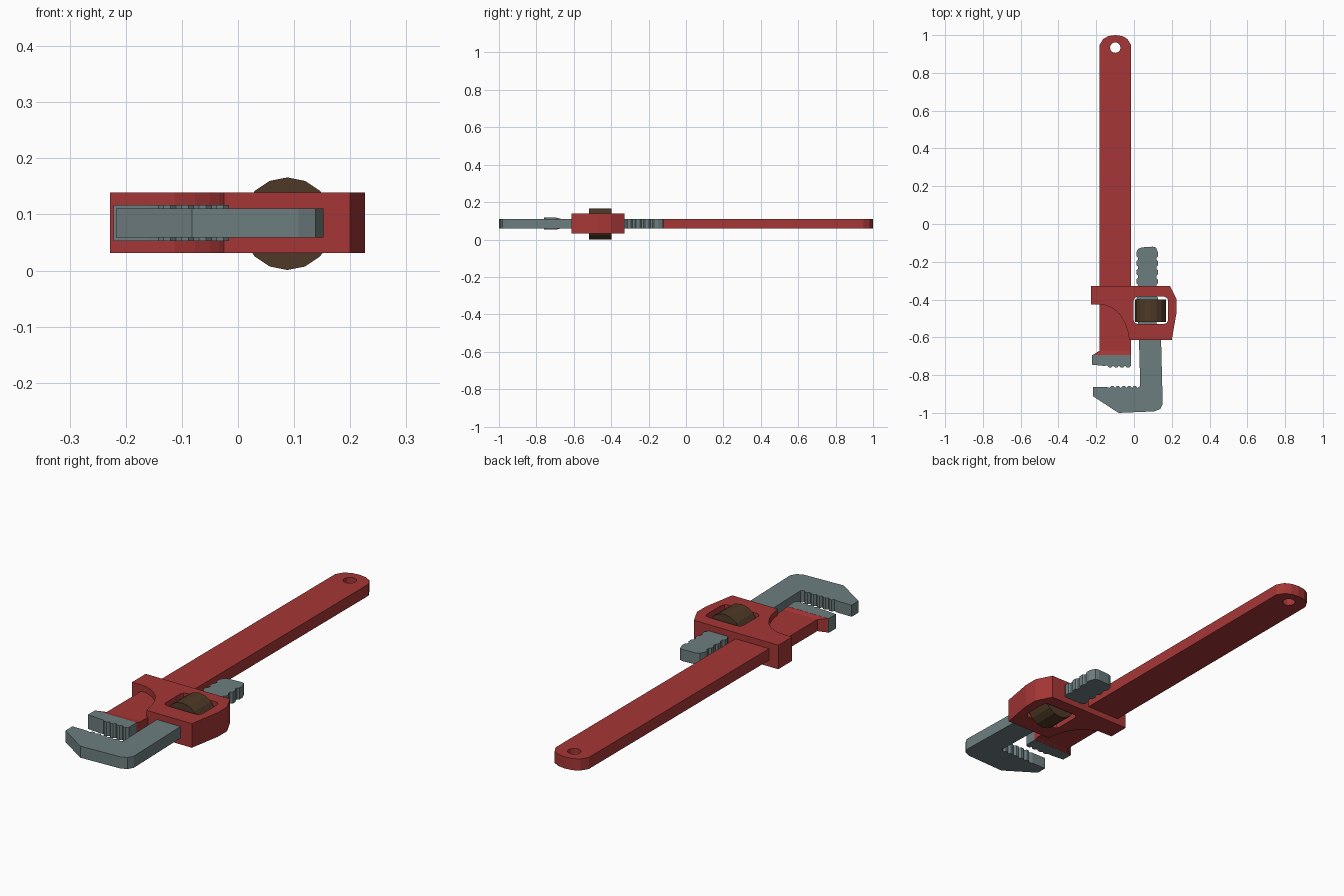
import bpy, math

if "Cube" in bpy.data.objects:
    bpy.data.objects.remove(bpy.data.objects["Cube"])


def material(name, rgb):
    m = bpy.data.materials.new(name)
    m.diffuse_color = (*rgb, 1)
    m.use_nodes = True
    m.node_tree.nodes["Principled BSDF"].inputs["Base Color"].default_value = m.diffuse_color
    return m


RED = material("red paint", (0.38, 0.037, 0.037))
STEEL = material("grey steel", (0.155, 0.208, 0.213))
BROWN = material("dark bronze", (0.078, 0.042, 0.02))
MID = 0.085  # mid-plane height of the flat tool


def plate(name, loops, half, mat):
    """Extrude a flat outline (first loop) with holes (other loops) about MID."""
    cu = bpy.data.curves.new(name, 'CURVE')
    cu.dimensions, cu.fill_mode, cu.extrude = '2D', 'BOTH', half
    for pts in loops:
        s = cu.splines.new('POLY')
        s.points.add(len(pts) - 1)
        for p, (x, y) in zip(s.points, pts):
            p.co = (x, y, 0, 1)
        s.use_cyclic_u, s.use_smooth = True, False
    ob = bpy.data.objects.new(name, cu)
    bpy.context.collection.objects.link(ob)
    ob.location.z = MID
    cu.materials.append(mat)
    bpy.ops.object.select_all(action='DESELECT')
    ob.select_set(True)
    bpy.context.view_layer.objects.active = ob
    bpy.ops.object.convert(target='MESH')
    return bpy.context.view_layer.objects.active


def teeth(x0, x1, y, depth, n):
    """Row of rounded teeth from x0 to x1, valleys at y, crests at y + depth."""
    w = (x1 - x0) / n
    out = []
    for i in range(n):
        a = x0 + i * w
        out += [(a, y), (a + 0.3 * w, y + depth), (a + 0.7 * w, y + depth)]
    return out + [(x1, y)]


# handle: long bar with rounded end and hanging hole
cx = -0.099
cap = [(0.083, 0.948), (0.064, 0.98), (0.036, 0.995), (0.0, 1.0)]
end = [(cx + x, y) for x, y in cap] + [(cx - x, y) for x, y in cap[-2::-1]]
hole = [(cx + 0.028 * math.cos(i * math.pi / 6), 0.934 + 0.028 * math.sin(i * math.pi / 6))
        for i in range(12)]
plate("handle", [[(cx + 0.083, -0.67)] + end + [(cx - 0.083, -0.67)], hole], 0.026, RED)

# flared end of the handle, thickening towards the heel jaw
flare = plate("handle_flare", [[(-0.016, -0.67), (-0.182, -0.67),
                                (-0.22, -0.695), (-0.016, -0.695)]], 0.026, RED)
for v in flare.data.vertices:
    if v.co.y < -0.69:
        v.co.z *= 1.22

# heel jaw: toothed steel insert
heel = [(-0.016, -0.694), (-0.222, -0.694), (-0.222, -0.745), (-0.16, -0.751)]
plate("heel_jaw", [heel + teeth(-0.142, -0.016, -0.75, -0.009, 4)], 0.032, STEEL)

# hook jaw: threaded shank and toothed hook in one plate
left, right = [], []
for i in range(9):
    y = -0.15 - i * 0.048
    left += [(0.013, y), (0.013, y - 0.02), (0.021, y - 0.028), (0.021, y - 0.04)]
    right += [(0.127, y), (0.127, y - 0.02), (0.119, y - 0.028), (0.119, y - 0.04)]
hook = [(0.116, -0.124), (0.1, -0.12), (0.04, -0.124), (0.022, -0.132)] + left
hook += [(0.026, -0.6), (0.033, -0.857)]
hook += teeth(-0.13, 0.02, -0.868, 0.01, 5)[::-1]
hook += [(-0.145, -0.863), (-0.217, -0.863), (-0.217, -0.912), (-0.082, -1.0),
         (0.108, -0.992), (0.138, -0.98), (0.152, -0.955), (0.143, -0.6)]
plate("hook_jaw", [hook + right[::-1]], 0.026, STEEL)

# housing: thick block with a window for the adjusting nut
outline = [(-0.228, -0.328), (0.19, -0.328), (0.226, -0.4), (0.226, -0.465),
           (0.2, -0.613), (-0.025, -0.613), (-0.034, -0.565), (-0.05, -0.52),
           (-0.077, -0.476), (-0.113, -0.446), (-0.157, -0.427), (-0.228, -0.425)]
wx, wy, r = 0.0915, 0.072, 0.02
corner = [(wx, wy - r), (wx - 0.3 * r, wy - 0.3 * r), (wx - r, wy)]
window = []
for sx, sy in ((1, 1), (-1, 1), (-1, -1), (1, -1)):
    pts = corner if sx * sy > 0 else corner[::-1]
    window += [(0.089 + sx * x, -0.457 + sy * y) for x, y in pts]
plate("housing", [outline, window], 0.054, RED)

# adjusting nut: 16-sided drum around the shank
bpy.ops.mesh.primitive_cylinder_add(vertices=16, radius=0.0825, depth=0.12,
                                    location=(0.088, -0.459, 0.0835),
                                    rotation=(math.pi / 2, 0, 0))
nut = bpy.context.object
nut.name = "adjusting_nut"
nut.data.materials.append(BROWN)
